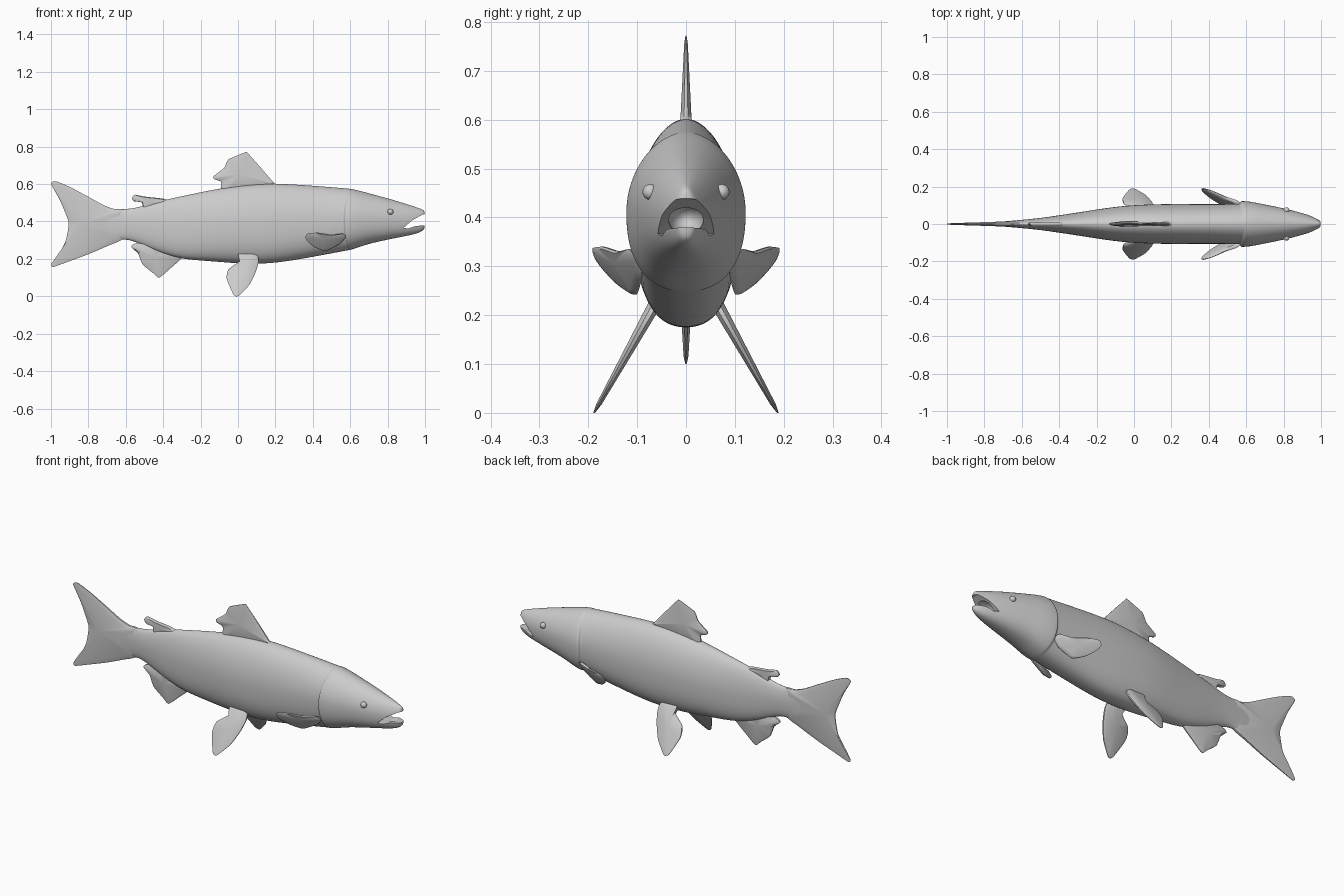
import bpy, bmesh
from math import sin, cos, pi
from mathutils import Vector

if "Cube" in bpy.data.objects:
    bpy.data.objects.remove(bpy.data.objects["Cube"])


def make_object(name, verts, faces):
    me = bpy.data.meshes.new(name)
    me.from_pydata(verts, [], faces)
    bm = bmesh.new()
    bm.from_mesh(me)
    bmesh.ops.recalc_face_normals(bm, faces=bm.faces)
    bm.to_mesh(me)
    bm.free()
    ob = bpy.data.objects.new(name, me)
    bpy.context.collection.objects.link(ob)
    return ob


def smooth(ob, angle=40):
    bpy.ops.object.select_all(action='DESELECT')
    ob.select_set(True)
    bpy.context.view_layer.objects.active = ob
    bpy.ops.object.shade_smooth_by_angle(angle=angle * pi / 180)


def power(v, n):
    return (1 if v >= 0 else -1) * abs(v) ** (2 / n)


# Body: rings of (x, top, bottom, half width, forward sweep of top and bottom)
rings = [
    (-.80, .46, .31, .005, 0), (-.70, .472, .285, .014, 0), (-.60, .462, .315, .022, 0),
    (-.50, .485, .268, .032, 0), (-.40, .515, .225, .047, 0), (-.30, .537, .198, .062, 0),
    (-.20, .558, .190, .078, 0), (-.10, .578, .182, .093, 0), (.0, .592, .174, .102, 0),
    (.10, .602, .172, .106, 0), (.20, .606, .176, .108, 0), (.35, .597, .200, .107, 0),
    (.48, .586, .226, .107, .01), (.555, .578, .244, .108, .03), (.565, .577, .246, .108, .03),
    (.570, .576, .247, .123, .03), (.58, .575, .249, .124, .03), (.63, .566, .262, .120, .02),
    (.70, .552, .280, .105, 0), (.80, .525, .302, .085, 0), (.87, .504, .316, .067, 0),
    (.93, .485, .328, .050, 0), (.97, .471, .340, .034, 0), (.99, .463, .352, .024, 0),
    (1.0, .453, .365, .014, 0)]
N = 24
verts, faces = [], []
for x, top, bot, w, sweep in rings:
    mid, h = (top + bot) / 2, (top - bot) / 2
    for i in range(N):
        a = 2 * pi * i / N
        n = 1.9 if sin(a) >= 0 else 2.4
        verts.append((x + sweep * sin(a) ** 2, w * power(cos(a), n), mid + h * power(sin(a), n)))
for r in range(len(rings) - 1):
    for i in range(N):
        j = (i + 1) % N
        faces.append((r * N + i, r * N + j, r * N + N + j, r * N + N + i))
faces += [tuple(range(N)), tuple(range(len(verts) - N, len(verts)))]
body = make_object("body", verts, faces)
sub = body.modifiers.new("smooth", 'SUBSURF')
sub.levels = sub.render_levels = 2

# Mouth: an open wedge plus a hollow behind the lips
wedge = [(.885, .366), (.91, .362), (.95, .376), (1.06, .383), (1.06, .450), (.985, .436), (.93, .405)]
k = len(wedge)
mouth = make_object("mouth_cutter", [(x, y, z) for y in (-.15, .15) for x, z in wedge],
                    [tuple(range(k)), tuple(range(k, 2 * k))] +
                    [(i, (i + 1) % k, (i + 1) % k + k, i + k) for i in range(k)])
bpy.ops.mesh.primitive_uv_sphere_add(segments=20, ring_count=12, radius=1, location=(.91, 0, .397))
hollow = bpy.context.object
hollow.name = "mouth_hollow_cutter"
hollow.scale = (.065, .036, .033)
for cutter in (mouth, hollow):
    mod = body.modifiers.new("mouth", 'BOOLEAN')
    mod.operation, mod.solver, mod.object = 'DIFFERENCE', 'EXACT', cutter
    cutter.hide_render = True
    cutter.hide_set(True)
bpy.ops.object.select_all(action='DESELECT')
body.select_set(True)
bpy.context.view_layer.objects.active = body
for mod in list(body.modifiers):
    bpy.ops.object.modifier_apply(modifier=mod.name)
smooth(body)


def spline(pts, steps=4):
    """Closed smooth curve through the points."""
    out, n = [], len(pts)
    for i in range(n):
        p0, p1, p2, p3 = (Vector(pts[(i + d) % n]) for d in (-1, 0, 1, 2))
        m = min(1, (p1 - p0).length / (p2 - p1).length, (p3 - p2).length / (p2 - p1).length)
        t1, t2 = (p2 - p0) * .4 * m, (p3 - p1) * .4 * m
        for s in range(steps):
            t = s / steps
            out.append(p1 * (2*t**3 - 3*t*t + 1) + t1 * (t**3 - 2*t*t + t)
                       + p2 * (3*t*t - 2*t**3) + t2 * (t**3 - t*t))
    return out


def fin(name, pts, thick, place=lambda x, z: 0, side=1):
    """Fin from an x-z outline: thin rim, fuller middle, half thickness from thick(x, z)."""
    loop = spline(pts)
    c = sum(loop, Vector((0, 0))) / len(loop)
    n, verts, faces = len(loop), [], []
    for face in (1, -1):
        for scale, f in ((1, .35), (.86, 1)):
            for p in loop:
                x, z = c + (p - c) * scale
                verts.append((x, side * (place(x, z) + face * f * thick(x, z)), z))
        verts.append((c.x, side * (place(*c) + face * thick(*c)), c.y))
    m = 2 * n + 1
    for i in range(n):
        j = (i + 1) % n
        faces.append((i, j, m + j, m + i))
        for o in (0, m):
            faces.append((o + i, o + j, o + n + j, o + n + i))
            faces.append((o + n + i, o + n + j, o + 2 * n))
    smooth(make_object(name, verts, faces))


# Fins on the centre line
fin("tail_fin", [(-.60, .455), (-.66, .466), (-.72, .488), (-.80, .532), (-.90, .585), (-.97, .614),
                 (-1.0, .60), (-.955, .52), (-.925, .45), (-.905, .39), (-.92, .30), (-.955, .23),
                 (-.997, .175), (-.985, .157), (-.90, .188), (-.80, .225), (-.70, .268), (-.60, .32)],
    lambda x, z: .004 + .035 * max(0, x + 1) ** 1.1)
fin("dorsal_fin", [(.21, .59), (.19, .608), (.12, .69), (.055, .763), (.038, .77), (-.05, .733),
                   (-.075, .685), (-.13, .643), (-.125, .625), (-.09, .612), (-.085, .54), (.05, .55)],
    lambda x, z: .003 + .05 * max(0, .77 - z))
fin("adipose_fin", [(-.36, .50), (-.40, .522), (-.50, .533), (-.55, .543), (-.567, .525),
                    (-.555, .508), (-.515, .502), (-.50, .46), (-.42, .46)], lambda x, z: .011)
fin("anal_fin", [(-.29, .23), (-.31, .195), (-.36, .15), (-.42, .10), (-.455, .125), (-.51, .17),
                 (-.535, .23), (-.57, .262), (-.555, .28), (-.48, .30), (-.38, .27)],
    lambda x, z: .004 + .06 * max(0, z - .1))

# Paired fins and eyes
for side, tag in ((1, "left"), (-1, "right")):
    fin("pelvic_fin_" + tag, [(.0, .24), (.01, .19), (-.05, .145), (-.06, .09), (-.025, .01),
                              (.005, .003), (.06, .06), (.095, .13), (.11, .19), (.09, .24)],
        lambda x, z: .005 + .045 * z, lambda x, z: .188 - .56 * z, side)
    fin("pectoral_fin_" + tag, [(.36, .315), (.375, .337), (.43, .340), (.50, .330), (.56, .335),
                                (.575, .315), (.545, .28), (.47, .242), (.41, .262), (.375, .29)],
        lambda x, z: .005 + .03 * max(0, x - .36),
        lambda x, z: .187 - .40 * (x - .36) + .5 * (z - .32), side)
    bpy.ops.mesh.primitive_uv_sphere_add(segments=20, ring_count=12, radius=.016,
                                         location=(.815, side * .073, .452))
    bpy.context.object.name = "eye_" + tag
    smooth(bpy.context.object)
